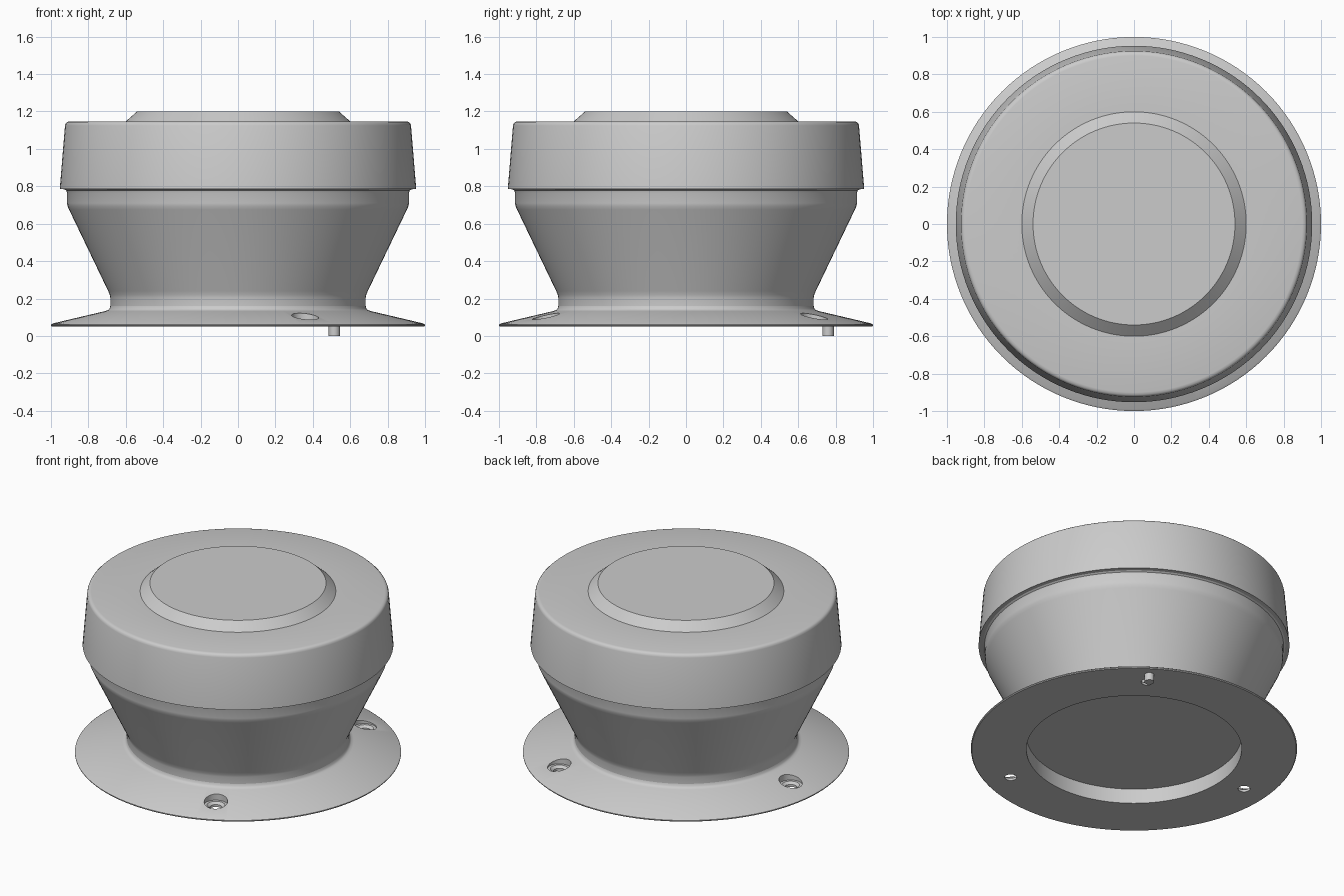
import bpy
import math

if "Cube" in bpy.data.objects:
    bpy.data.objects.remove(bpy.data.objects["Cube"])

SEG = 128

grey = bpy.data.materials.new("plain grey")
grey.diffuse_color = (0.6, 0.6, 0.6, 1.0)
grey.use_nodes = True
grey.node_tree.nodes["Principled BSDF"].inputs["Base Color"].default_value = grey.diffuse_color


def lathe(name, profile, seg=SEG, closed=False, at=(0, 0, 0)):
    """Revolve an (r, z) profile around z; bottom-to-top order faces outward."""
    verts, faces, rows = [], [], []
    for r, z in profile:
        if r == 0:
            rows.append([len(verts)] * seg)
            verts.append((0, 0, z))
        else:
            rows.append(list(range(len(verts), len(verts) + seg)))
            for i in range(seg):
                a = 2 * math.pi * i / seg
                verts.append((r * math.cos(a), r * math.sin(a), z))
    pairs = list(zip(rows, rows[1:]))
    if closed:
        pairs.append((rows[-1], rows[0]))
    for lo, hi in pairs:
        for i in range(seg):
            j = (i + 1) % seg
            quad = list(dict.fromkeys((lo[i], lo[j], hi[j], hi[i])))
            if len(quad) > 2:
                faces.append(quad)
    me = bpy.data.meshes.new(name)
    me.from_pydata(verts, [], faces)
    me.materials.append(grey)
    ob = bpy.data.objects.new(name, me)
    ob.location = at
    bpy.context.collection.objects.link(ob)
    return ob


def activate(ob):
    bpy.ops.object.select_all(action='DESELECT')
    ob.select_set(True)
    bpy.context.view_layer.objects.active = ob


# sloped mounting flange, a ring open in the middle
flange = lathe("mounting_flange", [
    (0.66, 0.05), (0.995, 0.05), (1.0, 0.055), (1.0, 0.06), (0.99, 0.067),
    (0.71, 0.133), (0.695, 0.138), (0.687, 0.146), (0.683, 0.16), (0.66, 0.16)],
    closed=True)

# three counterbored screw holes
for k in range(3):
    a = math.radians(-64.4 + 120 * k)
    cutter = lathe("screw_hole_cutter", [
        (0, 0), (0.037, 0), (0.037, 0.066), (0.055, 0.08), (0.072, 0.08),
        (0.072, 0.2), (0, 0.2)], seg=32,
        at=(0.83 * math.cos(a), 0.83 * math.sin(a), 0))
    cutter.hide_render = True
    mod = flange.modifiers.new("screw hole", 'BOOLEAN')
    mod.operation = 'DIFFERENCE'
    mod.solver = 'EXACT'
    mod.object = cutter
    activate(flange)
    bpy.ops.object.modifier_apply(modifier=mod.name)
    bpy.data.objects.remove(cutter)

# floor of the recess underneath
floor = lathe("recess_floor", [(0, 0.15), (0.66, 0.15)])

# flared body
body = lathe("flared_body", [
    (0.683, 0.16), (0.683, 0.205), (0.686, 0.22), (0.694, 0.24),
    (0.903, 0.675), (0.911, 0.693), (0.914, 0.71), (0.914, 0.765),
    (0.918, 0.777), (0.928, 0.784)])

# cap with its underside lip and chamfered raised centre
cap = lathe("cap", [
    (0.928, 0.784), (0.953, 0.786), (0.925, 1.125), (0.921, 1.137),
    (0.913, 1.144), (0.90, 1.147), (0.60, 1.147), (0.54, 1.20), (0, 1.20)])

# locating pin under the flange
pin = lathe("locating_pin", [(0, 0), (0.03, 0), (0.03, 0.055), (0, 0.055)],
            seg=32, at=(0.515, 0.76, 0))

for ob in (flange, floor, body, cap, pin):
    activate(ob)
    bpy.ops.object.shade_smooth_by_angle(angle=math.radians(35))
